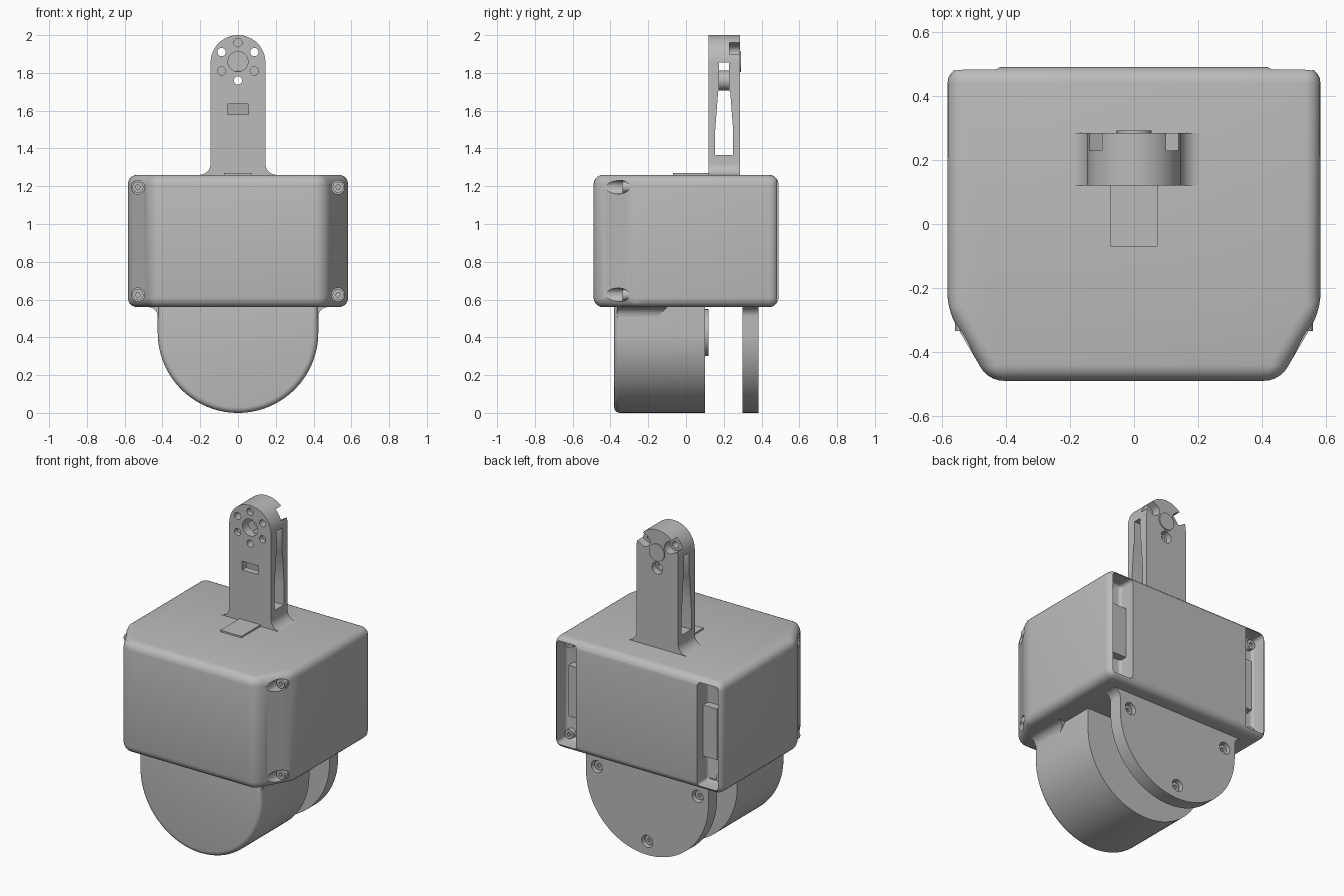
import bpy, bmesh
from math import sin, cos, radians

if "Cube" in bpy.data.objects:
    bpy.data.objects.remove(bpy.data.objects["Cube"], do_unlink=True)

GREY = (0.5, 0.5, 0.5, 1)
mat = bpy.data.materials.new("plain grey")
mat.use_nodes = True
mat.diffuse_color = GREY
bsdf = next(n for n in mat.node_tree.nodes if n.type == 'BSDF_PRINCIPLED')
bsdf.inputs["Base Color"].default_value = GREY
bsdf.inputs["Roughness"].default_value = 0.6


def arc(cx, cy, r, a0, a1, n=10):
    """Points on an arc, both ends included."""
    steps = [radians(a0 + (a1 - a0) * i / n) for i in range(n + 1)]
    return [(cx + r * cos(a), cy + r * sin(a)) for a in steps]


def circle(cx, cy, r, n=28):
    return arc(cx, cy, r, 0, 360, n)[:-1]


def rect(x0, x1, y0, y1):
    return [(x0, y0), (x1, y0), (x1, y1), (x0, y1)]


def mirrored(half):
    """Close a right-hand profile with its reflection."""
    return half + [(-x, y) for x, y in reversed(half) if abs(x) > 1e-4]


def prism(name, pts, axis, lo, hi, bevel=0, only_low=False):
    """Extrude a 2D profile along an axis, with optional rounded edges."""
    place = {'x': lambda p, t: (t, p[0], p[1]),
             'y': lambda p, t: (p[0], t, p[1]),
             'z': lambda p, t: (p[0], p[1], t)}[axis]
    bm = bmesh.new()
    low = [bm.verts.new(place(p, lo)) for p in pts]
    high = [bm.verts.new(place(p, hi)) for p in pts]
    bm.faces.new(low)
    bm.faces.new(high)
    for i in range(len(pts)):
        j = (i + 1) % len(pts)
        bm.faces.new((low[i], low[j], high[j], high[i]))
    bmesh.ops.recalc_face_normals(bm, faces=bm.faces)
    if bevel:
        keep = set(low)
        edges = [e for e in bm.edges if not only_low or keep.issuperset(e.verts)]
        bmesh.ops.bevel(bm, geom=edges, offset=bevel, segments=5, profile=0.5,
                        affect='EDGES', clamp_overlap=True)
    mesh = bpy.data.meshes.new(name)
    bm.to_mesh(mesh)
    bm.free()
    mesh.materials.append(mat)
    ob = bpy.data.objects.new(name, mesh)
    bpy.context.collection.objects.link(ob)
    return ob


def activate(ob):
    bpy.ops.object.select_all(action='DESELECT')
    ob.select_set(True)
    bpy.context.view_layer.objects.active = ob


def cut(ob, pts, axis, lo, hi, bevel=0):
    """Subtract a prism and discard the cutter."""
    tool = prism("cutter", pts, axis, lo, hi, bevel)
    tool.hide_render = True
    mod = ob.modifiers.new("cut", 'BOOLEAN')
    mod.operation, mod.solver, mod.object = 'DIFFERENCE', 'EXACT', tool
    activate(ob)
    bpy.ops.object.modifier_apply(modifier=mod.name)
    bpy.data.objects.remove(tool, do_unlink=True)


def screw(name, x, z, face, back, r=0.029):
    """Round screw head with a hex socket in its face."""
    head = prism(name, circle(x, z, r), 'y', min(face, back), max(face, back))
    depth = (back - face) * 0.5
    a, b = sorted((face - depth, face + depth))
    cut(head, circle(x, z, r * 0.45, 6), 'y', a, b)


SIDES = ((1, "left"), (-1, "right"))
LEVELS = ((0.625, "lower"), (1.195, "upper"))

# Main housing with chamfered front corners
housing = prism("housing", mirrored([(0.455, -0.49), (0.583, -0.27), (0.583, 0.49)]),
                'z', 0.56, 1.26, bevel=0.05)
for s, side in SIDES:
    # Rear corner pocket and the block inside it
    xs = sorted((s * 0.42, s * 0.56))
    cut(housing, rect(*xs, 0.585, 1.235), 'y', 0.38, 0.7, bevel=0.02)
    block_x = sorted((s * 0.415, s * 0.515))
    prism(side + "_pocket_block", rect(*block_x, 0.75, 1.07), 'y', 0.36, 0.43)
    for z, level in LEVELS:
        cut(housing, circle(s * 0.53, z, 0.036), 'y', -0.6, -0.30)
        screw(f"{side}_{level}_front_screw", s * 0.53, z, -0.335, -0.28)
        screw(f"{side}_{level}_rear_screw", s * 0.525, z, 0.41, 0.37)

# Rounded drum under the housing, with a hub disc behind it
R = 0.425
drum_half = arc(0, R, R, -90, 0, 28) + [(R, 0.6)]
prism("drum", mirrored(drum_half), 'y', -0.38, 0.10, bevel=0.03, only_low=True)
prism("drum_hub", circle(0, R, 0.125), 'y', 0.09, 0.12)

# Flared roots joining drum to housing
for s, side in SIDES:
    flare = [(s * x, z) for x, z in
             [(0.4, 0.6), (0.4, 0.5)] + arc(0.475, 0.51, 0.05, 180, 90, 8) + [(0.475, 0.6)]]
    root = prism(side + "_drum_root", flare, 'y', -0.365, -0.1)
    cut(root, [(-0.2, 0.4), (-0.2, 0.46), (-0.1, 0.56), (-0.05, 0.56), (-0.05, 0.4)],
        'x', -0.7, 0.7)

# Rear plate with three sunk screws
plate_half = arc(0, R, R, -90, 0, 28) + arc(0.475, 0.51, 0.05, 180, 90, 8) + [(0.475, 0.6)]
plate = prism("rear_plate", mirrored(plate_half), 'y', 0.30, 0.385)
for i, (x, z) in enumerate([(-0.35, 0.46), (0.35, 0.46), (0, 0.085)]):
    cut(plate, circle(x, z, 0.038), 'y', 0.345, 0.5)
    screw(f"plate_screw_{i + 1}", x, z, 0.365, 0.34)

# Upright arm with flared foot and round top
HUB = 1.855
arm_half = ([(0.205, 1.24)] + arc(0.205, 1.32, 0.06, 270, 180, 8)
            + arc(0, HUB, 0.145, 0, 90, 16))
arm = prism("arm", mirrored(arm_half), 'y', 0.12, 0.285)

# Tapered slot through the arm from side to side
slot_half = [(0.048, 1.365), (0.048, 1.49), (0.032, 1.70), (0.026, 1.71), (0.026, 1.855)]
cut(arm, [(y + 0.202, z) for y, z in mirrored(slot_half)], 'x', -0.3, 0.3)
cut(arm, rect(-0.055, 0.055, 1.58, 1.635), 'y', 0.0, 0.2)

# Shaft bore and ring of bolt holes
cut(arm, circle(0, HUB + 0.005, 0.053), 'y', 0.0, 0.25)
for angle in range(30, 390, 60):
    x, z = 0.1 * cos(radians(angle)), HUB + 0.005 + 0.1 * sin(radians(angle))
    through = angle in (30, 150, 270)
    cut(arm, circle(x, z, 0.022, 20), 'y', 0.0, 0.4 if through else 0.15)
    if through and angle < 180:
        # Open-ended recess running out to the rim
        dx, dz = 0.1 * cos(radians(angle)), 0.1 * sin(radians(angle))
        recess = (arc(x, z, 0.037, angle + 90, angle + 270, 14)
                  + arc(x + dx, z + dz, 0.037, angle - 90, angle + 90, 2))
        cut(arm, recess, 'y', 0.23, 0.4)
    elif through:
        cut(arm, circle(x, z, 0.037), 'y', 0.245, 0.4)
        boss = prism("bolt_boss", circle(x, z, 0.052), 'y', 0.165, 0.24)
        cut(boss, circle(x, z, 0.022, 20), 'y', 0.0, 0.4)
prism("shaft_cap", circle(0, HUB + 0.005, 0.054), 'y', 0.245, 0.292)

# Low tab on the roof in front of the arm
prism("roof_tab", rect(-0.073, 0.073, -0.07, 0.13), 'z', 1.25, 1.27)

# Smooth round surfaces, keep sharp edges
for ob in bpy.context.scene.objects:
    if ob.type == 'MESH' and ob.data.materials and ob.data.materials[0] == mat:
        activate(ob)
        bpy.ops.object.shade_smooth_by_angle(angle=radians(32))
